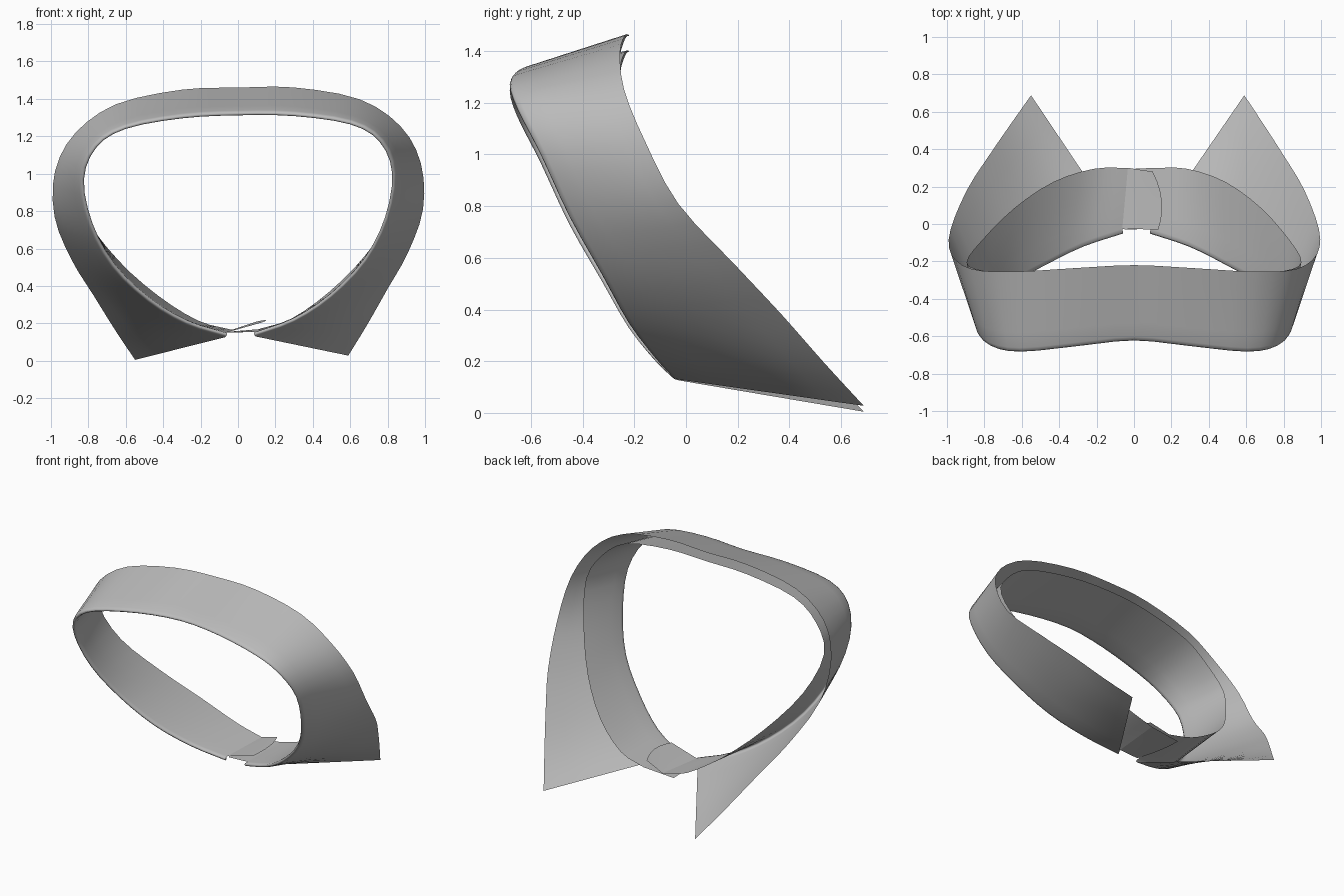
import bpy
import bmesh
from mathutils import Vector

cube = bpy.data.objects.get("Cube")
if cube:
    bpy.data.objects.remove(cube, do_unlink=True)

# One cloth colour for the whole collar
cloth = bpy.data.materials.new("grey_cloth")
cloth.use_nodes = True
colour = (0.5, 0.5, 0.5, 1.0)
cloth.diffuse_color = colour
cloth.node_tree.nodes["Principled BSDF"].inputs["Base Color"].default_value = colour

# Half paths from the middle of the neck to the open ends
FOLD = [(0, -.62, 1.31), (.3, -.65, 1.3), (.6, -.68, 1.25), (.755, -.65, 1.155),
        (.822, -.56, .985), (.78, -.45, .75), (.665, -.325, .53),
        (.48, -.22, .345), (.28, -.12, .22), (.07, -.05, .15)]
LEAF_EDGE = [(0, -.22, 1.46), (.3, -.235, 1.455), (.65, -.255, 1.385), (.87, -.24, 1.235),
             (.978, -.16, 1.035), (.985, -.03, .79), (.9, .185, .56),
             (.785, .37, .365), (.675, .535, .18), (.57, .688, .016)]
STAND_EDGE = [(0, -.22, 1.4), (.3, -.235, 1.39), (.63, -.255, 1.325), (.805, -.25, 1.2),
              (.895, -.205, 1.03), (.825, -.09, .785), (.66, .085, .55),
              (.46, .225, .36), (.25, .295, .22), (.07, .3, .167)]
STEPS = 3


def skew(p, lean):
    """The collar sits slightly askew, more so towards the open ends."""
    return Vector((p.x + lean * max(0, 1 - p.z), p.y, p.z + 0.02 * p.x))


def full_path(half, lean):
    """Mirror a half path and smooth it through its points."""
    right = [Vector((-x, y, z)) for x, y, z in reversed(half[1:])]
    pts = [skew(p, lean) for p in right + [Vector(p) for p in half]]
    pts = [2 * pts[0] - pts[1]] + pts + [2 * pts[-1] - pts[-2]]
    path = []
    for a, b, c, d in zip(pts, pts[1:], pts[2:], pts[3:]):
        for i in range(STEPS):
            t = i / STEPS
            path.append(b + (c - a) * t / 2
                        + (2 * a - 5 * b + 4 * c - d) * t * t / 2
                        + (3 * b - a - 3 * c + d) * t ** 3 / 2)
    return path + [pts[-2]]


def loft(name, rows):
    """Skin a grid of points as a smooth cloth surface."""
    bm = bmesh.new()
    grid = [[bm.verts.new(p) for p in row] for row in rows]
    for r0, r1 in zip(grid, grid[1:]):
        for a, b, c, d in zip(r0, r0[1:], r1[1:], r1):
            bm.faces.new((a, b, c, d))
    bmesh.ops.recalc_face_normals(bm, faces=bm.faces)
    for face in bm.faces:
        face.smooth = True
    mesh = bpy.data.meshes.new(name)
    bm.to_mesh(mesh)
    bm.free()
    mesh.materials.append(cloth)
    obj = bpy.data.objects.new(name, mesh)
    bpy.context.collection.objects.link(obj)
    return obj


fold = full_path(FOLD, 0.015)
leaf_edge = full_path(LEAF_EDGE, 0.02)
stand_edge = full_path(STAND_EDGE, 0.045)

# Folded band: inner stand, rounded fold, then outer leaf
rows = []
last = len(fold) - 1
for i, (f, leaf, stand) in enumerate(zip(fold, leaf_edge, stand_edge)):
    along = fold[min(i + 1, last)] - fold[max(i - 1, 0)]
    inward = ((leaf - f).normalized() + (stand - f).normalized()).normalized()
    out = along.cross(inward).normalized()
    if out.dot(f - Vector((0, f.y, 0.75))) < 0:
        out.negate()
    inner = f + inward * 0.025 - out * 0.004
    outer = f + inward * 0.025 + out * 0.022
    row = [stand.lerp(inner, k / 4) for k in range(5)]
    row += [f + inward * 0.007, f + out * 0.009, f + inward * 0.007 + out * 0.018]
    row += [outer.lerp(leaf, k / 5) for k in range(6)]
    rows.append(row)
loft("folded_collar", rows)


def stand_end(name, start, tip_fold, tip_edge, rounding):
    """Continue the stand past the leaf as a short strip with a bowed end."""
    strip = []
    for k in range(5):
        t = k / 4
        a = start[0].lerp(tip_fold, t)
        b = start[1].lerp(tip_edge, t)
        bow = (tip_fold - start[0]).normalized() * rounding * t
        strip.append([a.lerp(b, s / 6) + bow * (1 - (s / 3 - 1) ** 2)
                      for s in range(7)])
    loft(name, strip)


# Overlapping front closure
stand_end("overlap_tab", (rows[0][4], rows[0][0]),
          Vector((.13, -.03, .205)), Vector((.1, .28, .21)), 0.035)
stand_end("underlap_tab", (rows[-1][4], rows[-1][0]),
          Vector((-.05, -.03, .15)), Vector((-.11, .29, .15)), 0.015)
